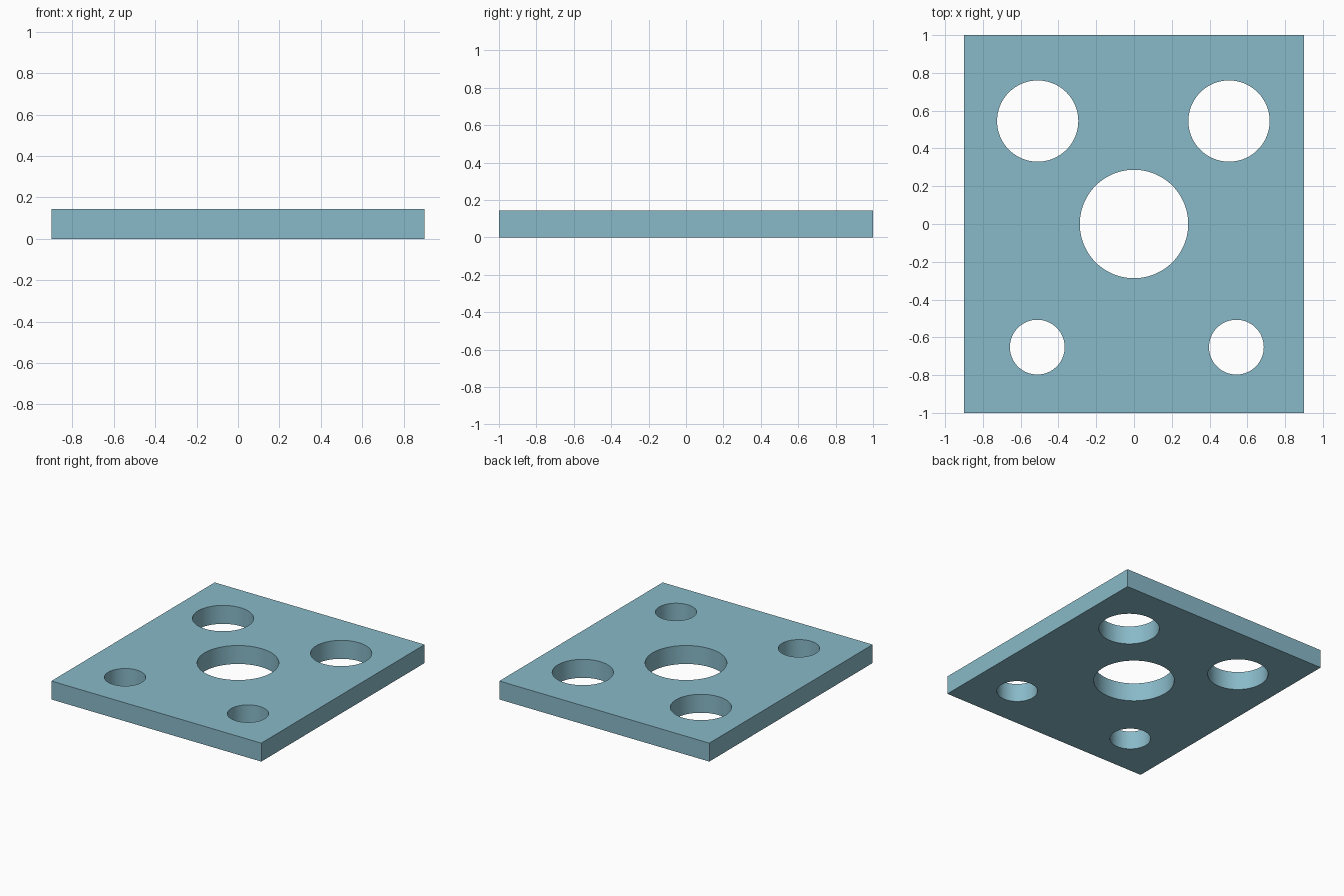
import bpy

if "Cube" in bpy.data.objects:
    bpy.data.objects.remove(bpy.data.objects["Cube"])

HEIGHT = 0.143

# One blue-grey colour for the whole plate
mat = bpy.data.materials.new("pale_blue")
mat.diffuse_color = (0.25, 0.49, 0.58, 1)
mat.use_nodes = True
mat.node_tree.nodes["Principled BSDF"].inputs["Base Color"].default_value = mat.diffuse_color

# Rectangular plate
bpy.ops.mesh.primitive_cube_add(size=1, location=(0, 0, HEIGHT / 2))
plate = bpy.context.object
plate.name = "drilled_plate"
plate.scale = (1.8, 2.0, HEIGHT)
bpy.ops.object.transform_apply(location=True, rotation=False, scale=True)
plate.data.materials.append(mat)

# Through holes: x, y, radius
holes = [
    (0.0, 0.0, 0.287),
    (-0.51, 0.545, 0.215),
    (0.503, 0.545, 0.215),
    (-0.512, -0.652, 0.145),
    (0.542, -0.652, 0.145),
]
for x, y, r in holes:
    bpy.ops.mesh.primitive_cylinder_add(vertices=96, radius=r, depth=0.5,
                                        location=(x, y, HEIGHT / 2))
    cutter = bpy.context.object
    cutter.name = "hole_cutter"
    cutter.data.materials.append(mat)
    mod = plate.modifiers.new("hole", 'BOOLEAN')
    mod.operation = 'DIFFERENCE'
    mod.solver = 'EXACT'
    mod.object = cutter
    bpy.context.view_layer.objects.active = plate
    bpy.ops.object.modifier_apply(modifier=mod.name)
    bpy.data.objects.remove(cutter, do_unlink=True)

# Smooth hole walls, sharp rims
bpy.ops.object.select_all(action='DESELECT')
plate.select_set(True)
bpy.context.view_layer.objects.active = plate
bpy.ops.object.shade_smooth_by_angle()
